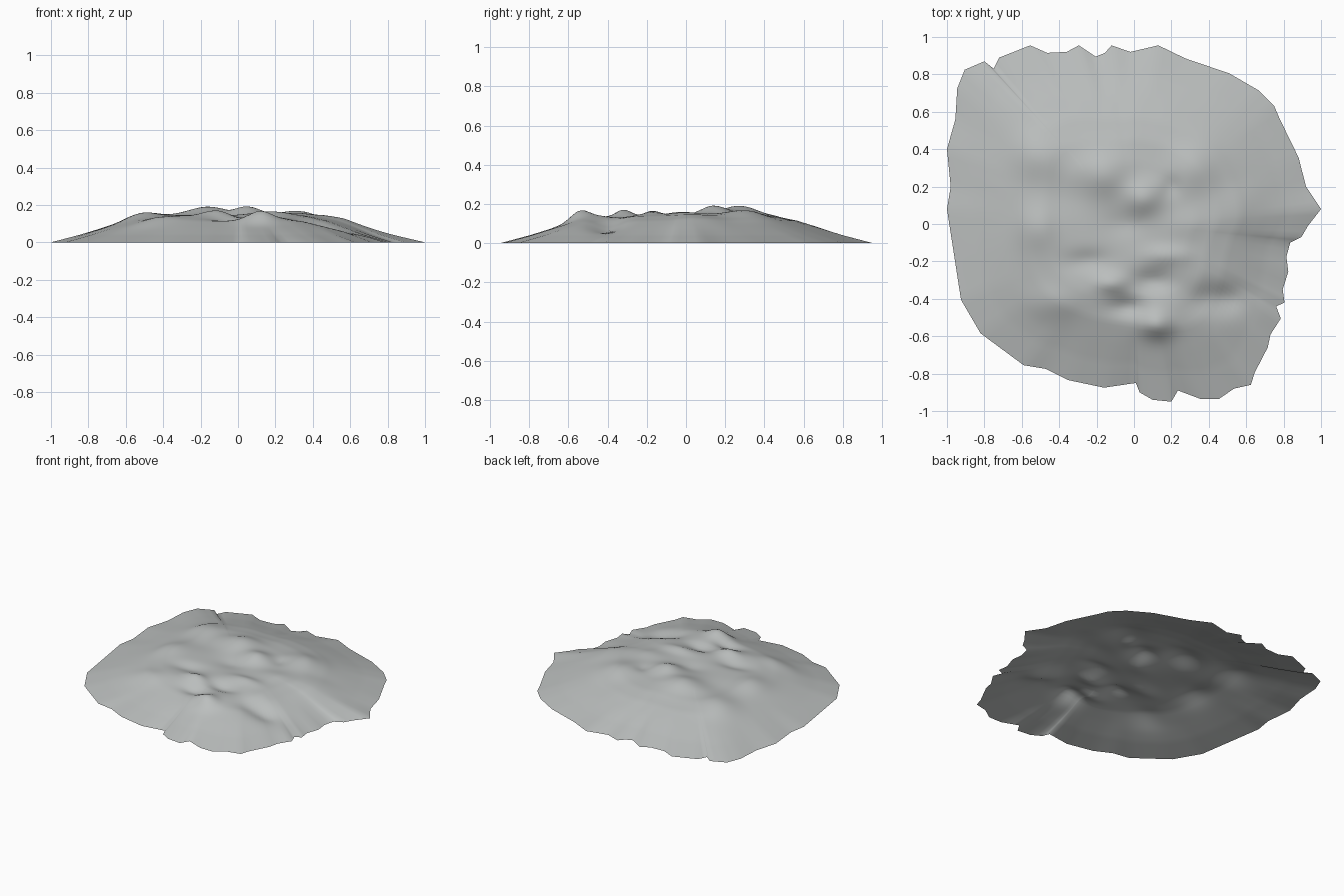
import bpy, bmesh, math
from mathutils import Vector

# Shoreline of the mound, seen from above (counter-clockwise)
OUTLINE = [
    (1, .08), (.92, .2), (.88, .355), (.78, .56), (.75, .63), (.665, .715), (.51, .805),
    (.275, .885), (.13, .955), (-.02, .92), (-.12, .955), (-.155, .915), (-.205, .895),
    (-.295, .955), (-.36, .92), (-.465, .915), (-.555, .955), (-.72, .89), (-.75, .83),
    (-.8, .87), (-.905, .825), (-.945, .725), (-.955, .56), (-1, .4), (-.98, .2), (-1, .08),
    (-.925, -.405), (-.82, -.585), (-.59, -.755), (-.47, -.775), (-.35, -.835), (-.16, -.875),
    (.01, -.85), (.03, -.9), (.1, -.94), (.2, -.95), (.235, -.89), (.355, -.935),
    (.455, -.935), (.535, -.88), (.625, -.86), (.645, -.795), (.715, -.66), (.73, -.59),
    (.785, -.505), (.76, -.44), (.805, -.42), (.795, -.35), (.825, -.255), (.815, -.175),
    (.835, -.1), (.895, -.07), (.93, -.01)]

# Slope profile: (fraction of the way from centre to shore, height)
PROFILE = [(0, .145), (.35, .146), (.48, .138), (.6, .115), (.72, .08), (.85, .04), (1, 0)]

# Peaks and hollows: x, y, x width, y width, height
BUMPS = [
    (.05, .14, .10, .09, .045), (-.16, .27, .14, .12, .045), (.32, .3, .13, .12, .028),
    (-.52, .36, .12, .12, .028), (-.52, -.02, .10, .12, .028), (.3, 0, .12, .08, .012),
    (.12, -.54, .09, .07, .048), (-.42, -.42, .14, .09, .02), (-.12, -.32, .09, .05, .028),
    (.17, -.17, .12, .05, .02), (.45, -.4, .17, .08, -.04), (-.03, -.44, .10, .05, -.03),
    (-.25, -.2, .12, .06, -.022), (.1, -.31, .12, .06, -.035), (-.05, 0, .10, .07, -.012),
    (.2, .2, .05, .06, -.012), (-.35, .15, .10, .1, -.008), (.55, .05, .12, .12, .012)]


def height(x, y, f):
    z = 0
    for (f0, z0), (f1, z1) in zip(PROFILE, PROFILE[1:]):
        if f0 <= f <= f1:
            z = z0 + (z1 - z0) * (f - f0) / (f1 - f0)
            break
    fade = min(1, (1 - f) * 3.5)
    for bx, by, wx, wy, h in BUMPS:
        z += fade * h * math.exp(-((x - bx) / wx) ** 2 - ((y - by) / wy) ** 2)
    return max(z, 0)


# Split long shoreline edges so the slopes are evenly meshed
rim = []
for i, p in enumerate(OUTLINE):
    a, b = Vector(p), Vector(OUTLINE[(i + 1) % len(OUTLINE)])
    n = max(1, math.ceil((b - a).length / .05))
    rim += [a.lerp(b, k / n) for k in range(n)]
count = len(rim)
soft = [sum(rim[(i + k) % count].length for k in range(-5, 6)) / 11 for i in range(count)]

# Land surface: concentric rings, ragged at the shore and rounder inside
bm = bmesh.new()
RINGS = 40
rings = []
for k in range(RINGS):
    f = 1 - k / RINGS
    t = min(1, (1 - f) * 3)
    ring = []
    for p, s in zip(rim, soft):
        q = p * f * (1 + (s / p.length - 1) * t)
        ring.append(bm.verts.new((q.x, q.y, height(q.x, q.y, f))))
    rings.append(ring)
for a, b in zip(rings, rings[1:]):
    for i in range(count):
        j = (i + 1) % count
        bm.faces.new((a[i], a[j], b[j], b[i]))
top = bm.verts.new((0, 0, height(0, 0, 0)))
for i in range(count):
    bm.faces.new((rings[-1][i], rings[-1][(i + 1) % count], top))

mesh = bpy.data.meshes.new("rocky_mound")
bm.to_mesh(mesh)
bm.free()
for face in mesh.polygons:
    face.use_smooth = True
grey = bpy.data.materials.new("stone grey")
grey.diffuse_color = (.5, .52, .515, 1)
mesh.materials.append(grey)
bpy.context.collection.objects.link(bpy.data.objects.new("rocky_mound", mesh))
